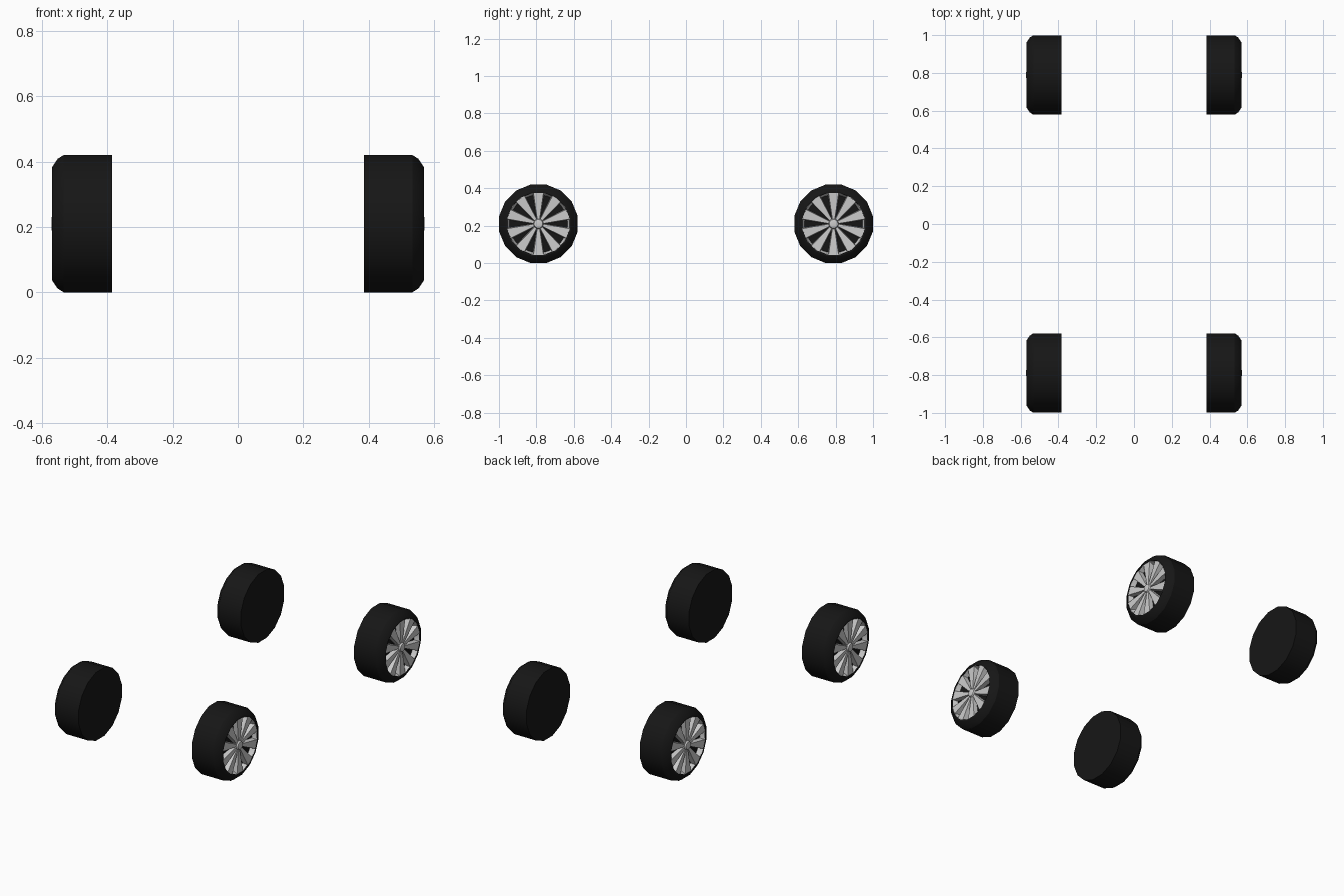
import bpy, bmesh, math

if "Cube" in bpy.data.objects:
    bpy.data.objects.remove(bpy.data.objects["Cube"])

AXLE_Y, WHEEL_Z, SIDES, SPOKES = 0.789, 0.21, 16, 10

black = bpy.data.materials.new("rubber_black")
black.diffuse_color = (0.008, 0.008, 0.008, 1)
black.use_nodes = True
black.node_tree.nodes["Principled BSDF"].inputs["Base Color"].default_value = black.diffuse_color


def point(x, r, a):
    return (x, r * math.cos(a), r * math.sin(a))


def new_object(name, bm, mat=None):
    bmesh.ops.recalc_face_normals(bm, faces=bm.faces)
    me = bpy.data.meshes.new(name)
    bm.to_mesh(me)
    bm.free()
    if mat:
        me.materials.append(mat)
    ob = bpy.data.objects.new(name, me)
    bpy.context.collection.objects.link(ob)
    ob.location = (0, AXLE_Y, WHEEL_Z)
    # repeat for all four wheels, mirrored about the model centre
    mod = ob.modifiers.new("four_wheels", "MIRROR")
    mod.use_axis = (True, True, False)
    mod.mirror_object = centre
    mod.use_mirror_merge = False
    bpy.ops.object.select_all(action="DESELECT")
    ob.select_set(True)
    bpy.context.view_layer.objects.active = ob
    bpy.ops.object.shade_smooth_by_angle(angle=math.radians(30))
    return ob


def lathe(name, profile, sides, mat=None, cap=True, closed=False):
    """Spin an (x, radius) profile around the axle."""
    bm = bmesh.new()
    rings = [[bm.verts.new(point(x, r, 2 * math.pi * (i + 0.5) / sides))
              for i in range(sides)] for x, r in profile]
    pairs = list(zip(rings, rings[1:])) + ([(rings[-1], rings[0])] if closed else [])
    for a, b in pairs:
        for i in range(sides):
            j = (i + 1) % sides
            bm.faces.new((a[i], a[j], b[j], b[i]))
    if cap:
        bm.faces.new(rings[0])
        bm.faces.new(rings[-1])
    return new_object(name, bm, mat)


# centre of mirroring
centre = bpy.data.objects.new("mirror_centre", None)
bpy.context.collection.objects.link(centre)
centre.hide_render = True

# tyre with rounded outer shoulder, recessed face and closed inner side
R = 0.21 / math.cos(math.pi / SIDES)
lathe("tyre", [(0.385, R), (0.533, R), (0.552, 0.202), (0.569, 0.176),
               (0.569, 0.169), (0.535, 0.165)], SIDES, black)

# rim band around the recess
lathe("rim", [(0.568, 0.171), (0.566, 0.167), (0.538, 0.155), (0.537, 0.167)],
      SIDES * 2, cap=False, closed=True)

# hub cap
lathe("hub", [(0.535, 0.028), (0.562, 0.027), (0.569, 0.023), (0.571, 0.015)], 16)

# wedge spokes, wider toward the rim, with sloping flanks
bm = bmesh.new()
for k in range(SPOKES):
    a = math.pi / 2 + k * 2 * math.pi / SPOKES
    c, s = math.cos(a), math.sin(a)
    # (x, radius, half width) for front and back outline
    loops = []
    for x_in, x_out, w_in, w_out in ((0.560, 0.567, 0.006, 0.027),
                                     (0.537, 0.537, 0.008, 0.031)):
        corners = ((x_in, 0.02, -w_in), (x_out, 0.166, -w_out),
                   (x_out, 0.166, w_out), (x_in, 0.02, w_in))
        loops.append([bm.verts.new((x, r * c - w * s, r * s + w * c))
                      for x, r, w in corners])
    front, back = loops
    bm.faces.new(front)
    bm.faces.new(back)
    for i in range(4):
        j = (i + 1) % 4
        bm.faces.new((front[i], front[j], back[j], back[i]))
new_object("spokes", bm)
